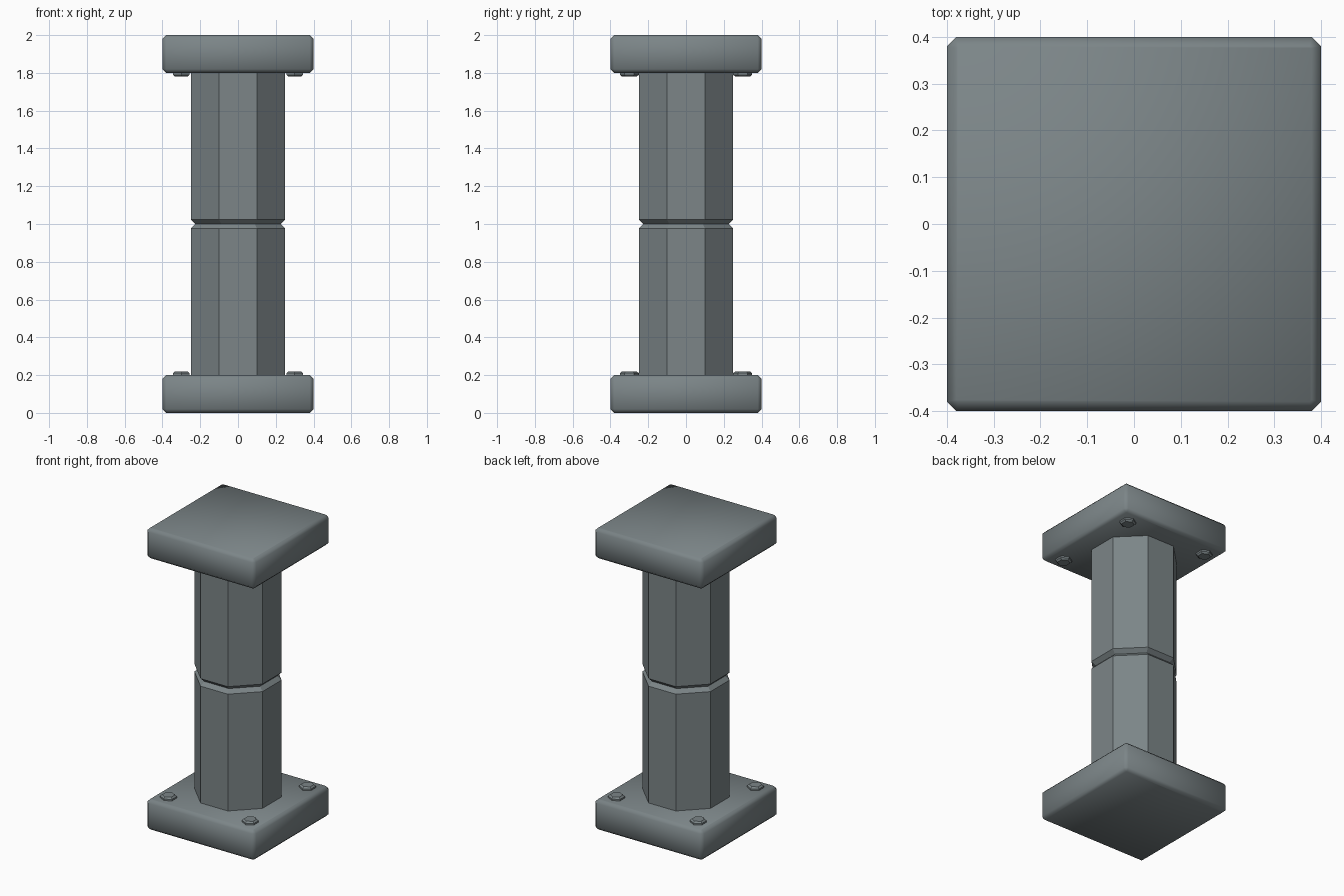
import bpy, bmesh, math

if "Cube" in bpy.data.objects:
    bpy.data.objects.remove(bpy.data.objects["Cube"])

# single grey metal
metal = bpy.data.materials.new("grey_metal")
metal.diffuse_color = (0.20, 0.235, 0.245, 1)
metal.use_nodes = True
metal.node_tree.nodes["Principled BSDF"].inputs["Base Color"].default_value = metal.diffuse_color


def chamfered_square(half, cut):
    a, b = half, half - cut
    return [(a, -b), (a, b), (b, a), (-b, a), (-a, b), (-a, -b), (-b, -a), (b, -a)]


def hexagon(r):
    return [(r * math.sin(i * math.pi / 3), -r * math.cos(i * math.pi / 3)) for i in range(6)]


def loft(name, rings, smooth_angle, centre=(0, 0)):
    """Skin a stack of (outline, z) rings, capped at both ends."""
    bm = bmesh.new()
    loops = [[bm.verts.new((x + centre[0], y + centre[1], z)) for x, y in pts]
             for pts, z in rings]
    n = len(loops[0])
    for lo, hi in zip(loops, loops[1:]):
        for i in range(n):
            j = (i + 1) % n
            bm.faces.new((lo[i], lo[j], hi[j], hi[i]))
    bm.faces.new(loops[0][::-1])
    bm.faces.new(loops[-1])
    bmesh.ops.recalc_face_normals(bm, faces=bm.faces)
    mesh = bpy.data.meshes.new(name)
    bm.to_mesh(mesh)
    bm.free()
    mesh.materials.append(metal)
    ob = bpy.data.objects.new(name, mesh)
    bpy.context.collection.objects.link(ob)
    if smooth_angle:
        bpy.ops.object.select_all(action='DESELECT')
        ob.select_set(True)
        bpy.context.view_layer.objects.active = ob
        bpy.ops.object.shade_smooth_by_angle(angle=math.radians(smooth_angle))
    return ob


# octagonal column with a V groove at mid height
full, groove = chamfered_square(0.25, 0.15), chamfered_square(0.225, 0.135)
loft("column", [(full, 0.19), (full, 0.975), (groove, 1.0), (full, 1.025), (full, 1.81)], 0)

# base and cap plates with softly chamfered edges
side, end = chamfered_square(0.4, 0.02), chamfered_square(0.38, 0.004)
for name, z in (("base_plate", 0.0), ("cap_plate", 1.8)):
    loft(name, [(end, z), (side, z + 0.02), (side, z + 0.18), (end, z + 0.2)], 62)

# hex bolts at the plate corners, mirrored top and bottom
for sx in (-1, 1):
    for sy in (-1, 1):
        for name, z, d in (("base_bolt", 0.2, 1), ("cap_bolt", 1.8, -1)):
            loft(name, [(hexagon(0.05), z - 0.01 * d), (hexagon(0.05), z + 0.01 * d),
                        (hexagon(0.039), z + 0.02 * d)], 0, (0.3 * sx, 0.3 * sy))
